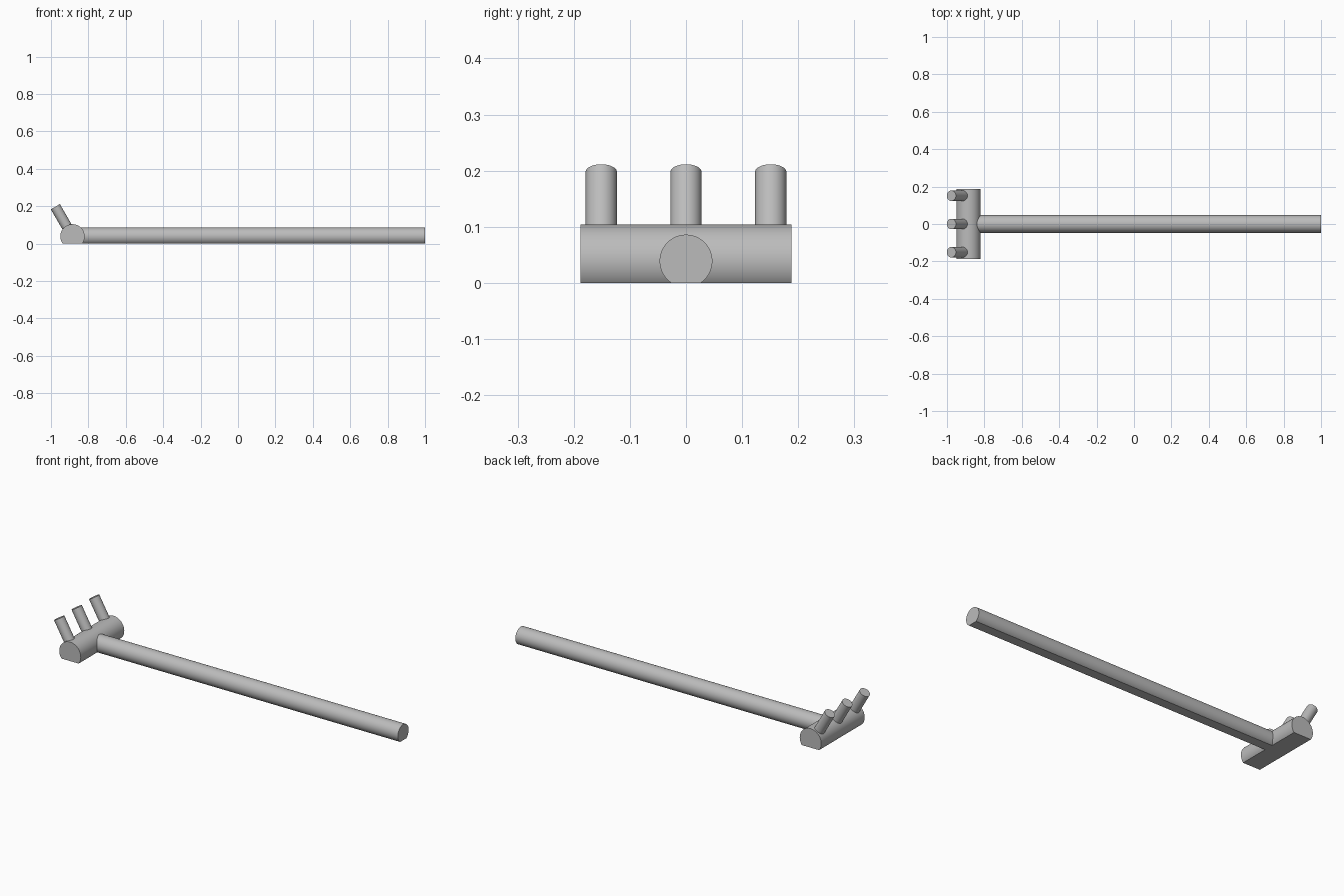
import bpy, bmesh, math
from mathutils import Vector, Matrix

cube = bpy.data.objects.get("Cube")
if cube:
    bpy.data.objects.remove(cube, do_unlink=True)

grey = bpy.data.materials.new("plain_grey")
grey.use_nodes = True
colour = (0.5, 0.5, 0.5, 1)
grey.diffuse_color = colour
grey.node_tree.nodes["Principled BSDF"].inputs["Base Color"].default_value = colour

AXIS_Z = 0.039
HEAD = Vector((-0.885, 0, AXIS_Z))


def rod(name, start, end, radius, flat_base=False):
    """Round bar between two points, optionally cut flat on the ground."""
    start, end = Vector(start), Vector(end)
    along = end - start
    turn = along.to_track_quat('Z', 'Y').to_matrix().to_4x4()
    place = Matrix.Translation((start + end) / 2) @ turn
    bm = bmesh.new()
    bmesh.ops.create_cone(bm, cap_ends=True, segments=64, radius1=radius,
                          radius2=radius, depth=along.length, matrix=place)
    if flat_base:
        geom = bm.verts[:] + bm.edges[:] + bm.faces[:]
        bmesh.ops.bisect_plane(bm, geom=geom, plane_co=(0, 0, 0),
                               plane_no=(0, 0, -1), clear_outer=True)
        rim = [e for e in bm.edges if e.is_boundary]
        bmesh.ops.holes_fill(bm, edges=rim)
    bmesh.ops.recalc_face_normals(bm, faces=bm.faces[:])
    mesh = bpy.data.meshes.new(name)
    bm.to_mesh(mesh)
    bm.free()
    mesh.materials.append(grey)
    obj = bpy.data.objects.new(name, mesh)
    bpy.context.collection.objects.link(obj)
    bpy.ops.object.select_all(action='DESELECT')
    obj.select_set(True)
    bpy.context.view_layer.objects.active = obj
    bpy.ops.object.shade_smooth_by_angle(angle=math.radians(30))
    return obj


# Crossbar and long handle, both flattened underneath
half = Vector((0, 0.188, 0))
rod("head_bar", HEAD - half, HEAD + half, 0.065, True)
rod("handle", HEAD, (1, 0, AXIS_Z), 0.047, True)

# Three pegs leaning away from the handle
lean = Vector((-math.sin(math.radians(30)), 0, math.cos(math.radians(30))))
for name, y in (("right_peg", -0.151), ("middle_peg", 0), ("left_peg", 0.151)):
    base = HEAD + Vector((0, y, 0))
    rod(name, base, base + lean * 0.183, 0.028)
